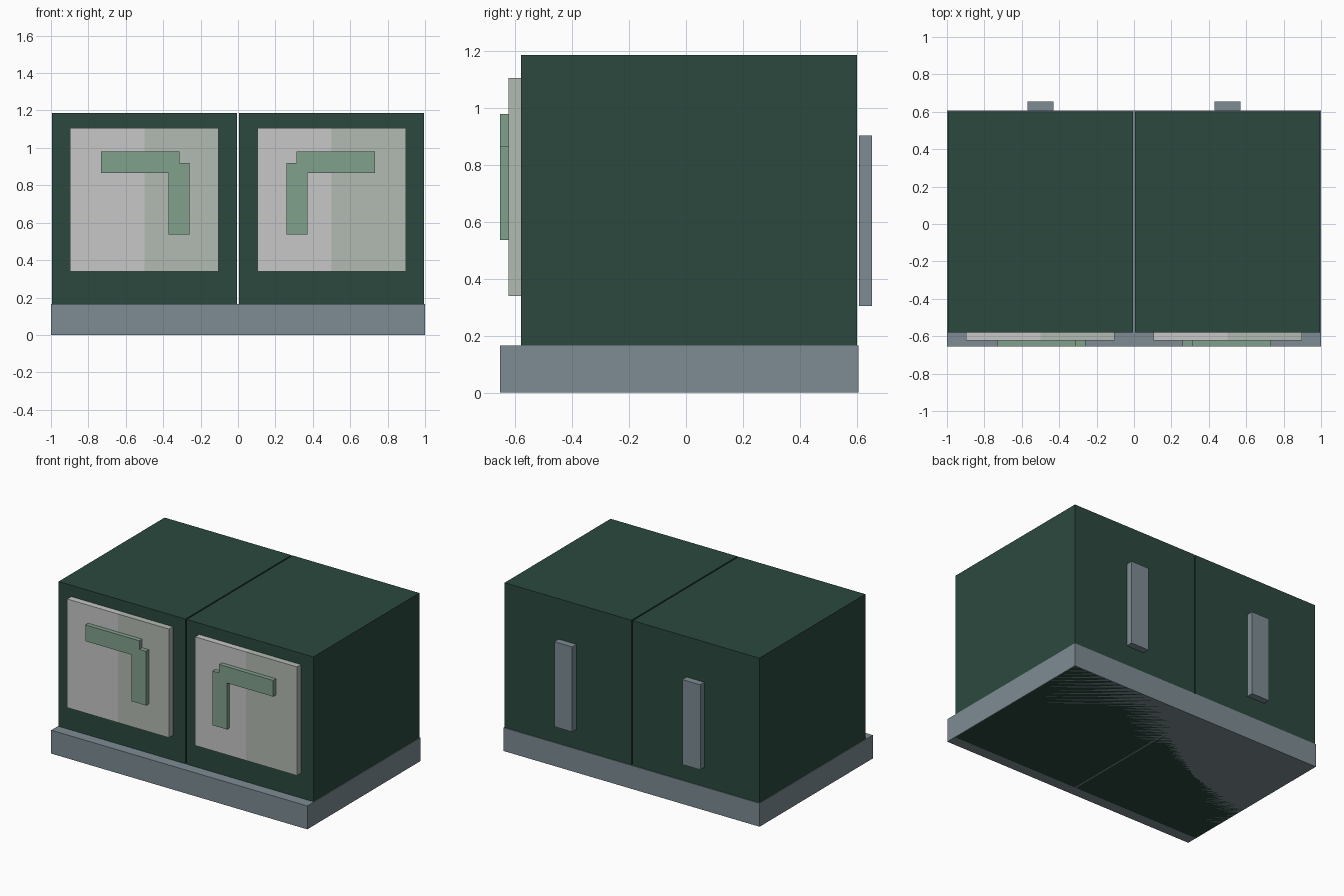
import bpy, bmesh

if "Cube" in bpy.data.objects:
    bpy.data.objects.remove(bpy.data.objects["Cube"])


def material(name, rgb):
    m = bpy.data.materials.new(name)
    m.diffuse_color = (*rgb, 1)
    m.use_nodes = True
    m.node_tree.nodes["Principled BSDF"].inputs["Base Color"].default_value = m.diffuse_color
    return m


DARK_GREEN = material("dark green", (0.025, 0.066, 0.050))
STEEL = material("blue grey", (0.205, 0.262, 0.292))
LIGHT = material("light grey", (0.57, 0.57, 0.57))
SAGE = material("sage grey", (0.45, 0.49, 0.445))
GREEN = material("soft green", (0.22, 0.355, 0.27))


def prism(name, outline, y0, y1, *mats):
    """Extrude an x-z outline from y0 to y1."""
    bm = bmesh.new()
    face = bm.faces.new([bm.verts.new((x, y0, z)) for x, z in outline])
    ext = bmesh.ops.extrude_face_region(bm, geom=[face], use_keep_orig=True)
    for v in ext["geom"]:
        if isinstance(v, bmesh.types.BMVert):
            v.co.y = y1
    bmesh.ops.recalc_face_normals(bm, faces=bm.faces)
    mesh = bpy.data.meshes.new(name)
    bm.to_mesh(mesh)
    bm.free()
    for m in mats:
        mesh.materials.append(m)
    ob = bpy.data.objects.new(name, mesh)
    bpy.context.collection.objects.link(ob)
    return ob


def box(name, x0, x1, y0, y1, z0, z1, *mats):
    return prism(name, [(x0, z0), (x1, z0), (x1, z1), (x0, z1)], y0, y1, *mats)


def two_tone(ob, x):
    """Cut the mesh at x; faces on the right take the second material."""
    bm = bmesh.new()
    bm.from_mesh(ob.data)
    bmesh.ops.bisect_plane(bm, geom=bm.verts[:] + bm.edges[:] + bm.faces[:],
                           plane_co=(x, 0, 0), plane_no=(1, 0, 0))
    for f in bm.faces:
        f.material_index = int(f.calc_center_median().x > x)
    bm.to_mesh(ob.data)
    bm.free()


# plinth under both cabinets
box("plinth", -1, 1, -0.655, 0.607, 0, 0.165, STEEL)

# angular bracket outline on the right-hand door
BRACKET = [(0.26, 0.537), (0.372, 0.537), (0.372, 0.865), (0.733, 0.865),
           (0.733, 0.98), (0.312, 0.98), (0.312, 0.92), (0.26, 0.92)]

for side, s in (("left", -1), ("right", 1)):
    c = 0.5 * s
    # cabinet body
    box(side + "_cabinet", c - 0.495, c + 0.495, -0.58, 0.602, 0, 1.187, DARK_GREEN)
    # front panel in two tones
    panel = box(side + "_front_panel", c - 0.397, c + 0.397, -0.624, -0.58,
                0.34, 1.107, LIGHT, SAGE)
    two_tone(panel, c)
    # raised bracket on the panel
    prism(side + "_bracket", [(x * s, z) for x, z in BRACKET], -0.655, -0.624, GREEN)
    # rear bar
    box(side + "_rear_bar", c - 0.07, c + 0.07, 0.608, 0.655, 0.305, 0.905, STEEL)
